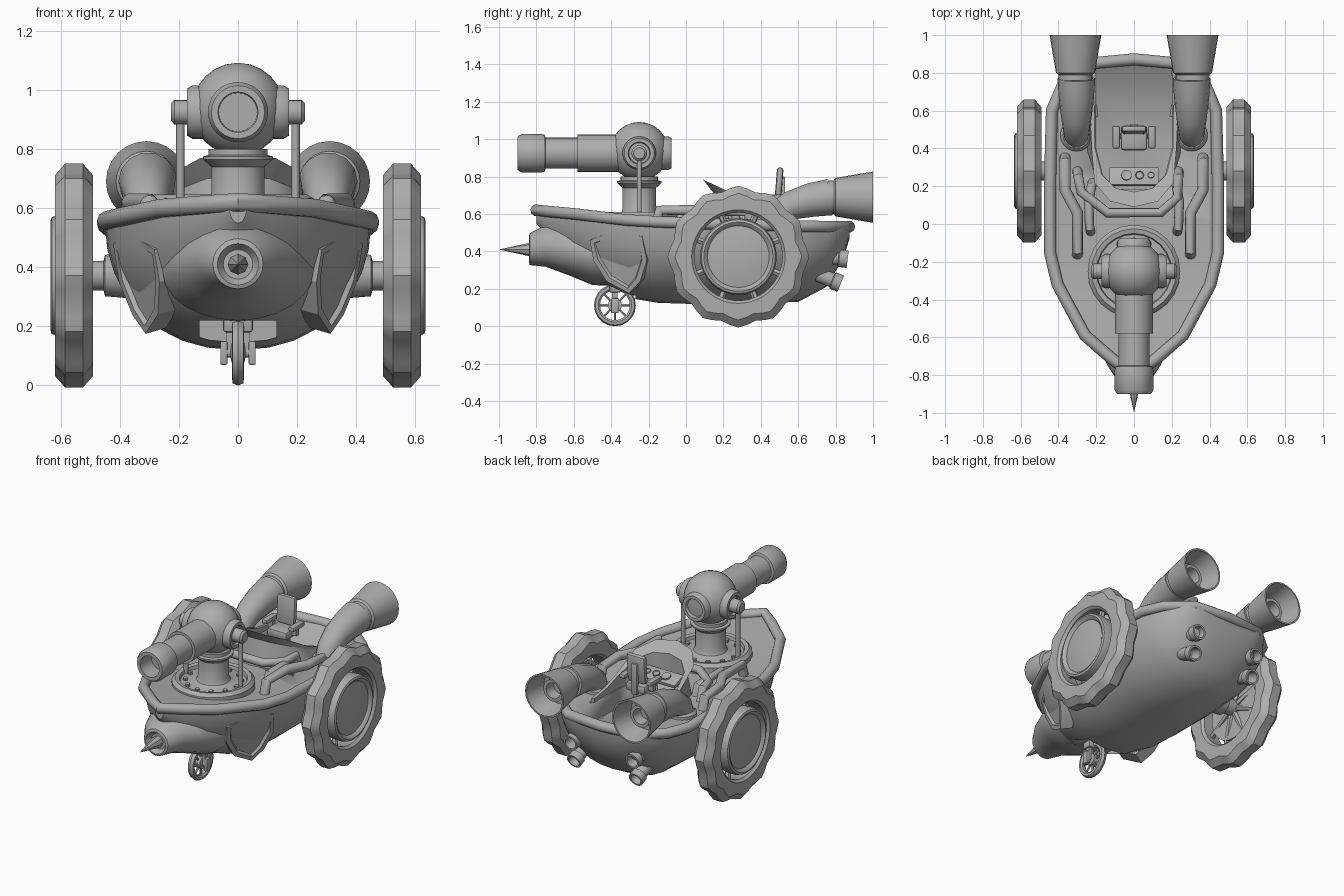
import bpy, bmesh, math
from mathutils import Vector, Matrix

if "Cube" in bpy.data.objects:
    bpy.data.objects.remove(bpy.data.objects["Cube"])

grey = bpy.data.materials.new("grey")
grey.diffuse_color = (0.42, 0.42, 0.42, 1)
grey.use_nodes = True
grey.node_tree.nodes["Principled BSDF"].inputs["Base Color"].default_value = grey.diffuse_color


def finish(name, bm, angle=35):
    bmesh.ops.remove_doubles(bm, verts=bm.verts, dist=1e-5)
    bmesh.ops.recalc_face_normals(bm, faces=bm.faces)
    me = bpy.data.meshes.new(name)
    bm.to_mesh(me)
    bm.free()
    return place(name, me, angle)


def place(name, me, angle=35):
    ob = bpy.data.objects.new(name, me)
    bpy.context.collection.objects.link(ob)
    me.materials.clear()
    me.materials.append(grey)
    bpy.ops.object.select_all(action='DESELECT')
    ob.select_set(True)
    bpy.context.view_layer.objects.active = ob
    bpy.ops.object.shade_smooth_by_angle(angle=math.radians(angle))
    return ob


def loft(bm, rings, cap=True):
    """Joins closed rings of equal length with quads."""
    vs = [[bm.verts.new(p) for p in r] for r in rings]
    n = len(vs[0])
    for a, b in zip(vs, vs[1:]):
        for i in range(n):
            bm.faces.new((a[i], a[(i + 1) % n], b[(i + 1) % n], b[i]))
    if cap:
        bm.faces.new(vs[0])
        bm.faces.new(vs[-1])


def lathe(name, prof, loc=(0, 0, 0), axis=(0, 0, 1), seg=24, lobes=0, angle=35):
    """Turns (radius, distance) points round an axis."""
    m = Matrix.Translation(loc) @ Vector(axis).to_track_quat('Z', 'Y').to_matrix().to_4x4()
    rings = []
    for r, h in prof:
        ring = []
        for i in range(seg):
            t = 2 * math.pi * i / seg
            q = r + (0.012 * math.cos(lobes * t) - 0.008 if lobes and r > 0.3 else 0)
            ring.append(m @ Vector((q * math.cos(t), q * math.sin(t), h)))
        rings.append(ring)
    bm = bmesh.new()
    loft(bm, rings, cap=False)
    bmesh.ops.dissolve_degenerate(bm, dist=1e-6, edges=bm.edges)
    return finish(name, bm, angle)


def tube(name, pts, r, cyclic=False, radii=None, res=3):
    cu = bpy.data.curves.new(name, 'CURVE')
    cu.dimensions = '3D'
    cu.bevel_depth, cu.bevel_resolution, cu.use_fill_caps = r, res, True
    sp = cu.splines.new('POLY')
    sp.points.add(len(pts) - 1)
    for i, p in enumerate(pts):
        sp.points[i].co = (*p, 1)
        sp.points[i].radius = radii[i] / r if radii else 1
    sp.use_cyclic_u = cyclic
    tmp = bpy.data.objects.new(name + "_path", cu)
    me = bpy.data.meshes.new_from_object(tmp)
    bpy.data.objects.remove(tmp)
    return place(name, me, 50)


def box(name, lo, hi, bevel=0.0, rx=0):
    lo, hi = Vector(lo), Vector(hi)
    bm = bmesh.new()
    m = Matrix.Translation((lo + hi) / 2) @ Matrix.Rotation(rx, 4, 'X') @ Matrix.Diagonal((*(hi - lo), 1))
    bmesh.ops.create_cube(bm, size=1, matrix=m)
    if bevel:
        bmesh.ops.bevel(bm, geom=bm.edges[:], offset=bevel, segments=2, affect='EDGES', profile=0.5)
    return finish(name, bm)


def cut(target, cutter):
    cutter.hide_render = True
    cutter.hide_set(True)
    mod = target.modifiers.new("cut", 'BOOLEAN')
    mod.operation, mod.solver, mod.object = 'DIFFERENCE', 'EXACT', cutter


# Hull: stations of y, half width, deck height, keel height
stations = [(.875, .24, .53, .47), (.84, .3, .53, .36), (.75, .37, .53, .21), (.6, .43, .535, .13),
            (.3, .45, .54, .12), (0, .45, .545, .12), (-.15, .445, .55, .125), (-.3, .41, .56, .15),
            (-.45, .33, .575, .21), (-.6, .24, .59, .33), (-.72, .11, .605, .45), (-.8, .03, .61, .55)]
rings = []
for y, w, top, keel in stations:
    ring = []
    for i in range(17):
        t = math.pi * i / 16
        c = math.cos(t)
        ring.append((w * math.copysign(abs(c) ** .9, c), y, top - (top - keel) * math.sin(t)))
    rings.append(ring)
bm = bmesh.new()
loft(bm, rings)
hull = finish("hull", bm)

# Cockpit well and front wheel bay
half = [(.2, .64), (.2, .4), (.165, .26), (.09, .185)]
outline = half + [(-x, y) for x, y in reversed(half)]
bm = bmesh.new()
loft(bm, [[(x, y, .42) for x, y in outline], [(x, 1.15 if y > .6 else y, .7) for x, y in outline]])
cut(hull, finish("cockpit_cutter", bm))
cut(hull, box("wheel_bay_cutter", (-.13, -.52, 0), (.13, -.27, .22)))

# Gunwale rail
rail = [(0, .872, .532), (.24, .85, .532), (.38, .73, .533), (.435, .6, .535), (.445, .2, .545),
        (.445, -.15, .558), (.405, -.32, .568), (.26, -.59, .6), (.11, -.72, .612), (0, -.8, .62)]
tube("gunwale", rail + [(-x, y, z) for x, y, z in rail[-2:0:-1]], .032, True)

# Nose cone and spike
bm = bmesh.new()
nose = [(-.36, .27, .175, .39), (-.5, .255, .17, .39), (-.62, .205, .14, .41), (-.75, .14, .112, .43),
        (-.835, .085, .085, .412), (-.84, .07, .07, .41), (-.81, .05, .05, .41)]
loft(bm, [[(rx * math.cos(a * math.pi / 12), y, zc + rz * math.sin(a * math.pi / 12)) for a in range(24)]
          for y, rx, rz, zc in nose])
finish("nose_cone", bm)
lathe("nose_spike", [(0, 0), (.035, 0), (.035, .03), (0, .19)], (0, -.81, .41), (0, -1, 0), 8, angle=20)

# Cockpit cowl with windscreen lip
path = [(.21, .63, .56), (.21, .5, .58), (.205, .4, .62), (.17, .26, .69), (.1, .19, .72), (0, .17, .73)]
path += [(-x, y, h) for x, y, h in path[-2::-1]]
rings = []
for x, y, h in path:
    p, d = Vector((x, y, 0)), Vector((x, y - .45, 0)).normalized()
    f = max(0, (h - .62) / .11)
    rings.append([p + d * .05 + Vector((0, 0, .52)), p + d * .02 + Vector((0, 0, h - .02)),
                  p + d * (.02 + .06 * f) + Vector((0, 0, h + .055 * f)), p + Vector((0, 0, h))
                  , p + Vector((0, 0, .43))])
bm = bmesh.new()
loft(bm, rings)
finish("cockpit_cowl", bm)

# Dashboard and gauges
box("dashboard", (-.13, .2, .6), (.13, .3, .625), .005, -.35)
for i, x in enumerate((-.04, .03, .09)):
    lathe("gauge", [(0, 0), (.028 - .006 * i, 0), (.028 - .006 * i, .03), (.018, .025), (0, .025)],
          (x, .25, .605), (0, .34, .94), 12)

# Seat
box("seat_pedestal", (-.03, .43, .42), (.03, .49, .62))
box("seat_cushion", (-.07, .39, .61), (.07, .52, .665), .015)
box("seat_back", (-.065, .48, .67), (.065, .515, .85), .015, -.08)
box("seat_spine", (-.02, .51, .6), (.02, .53, .8), .006)
for s in (1, -1):
    box("armrest", (s * .095 - .02, .4, .675), (s * .095 + .02, .52, .705), .01)
    box("armrest_post", (s * .085 - .015, .45, .63), (s * .085 + .015, .48, .68))

# Turret base and post
lathe("turret_ring", [(.245, .52), (.245, .59), (.225, .61), (.2, .605), (.195, .585), (.13, .585), (.1, .6),
                      (.09, .62), (.09, .74), (.118, .765), (.118, .775), (.1, .78), (.1, .8), (0, .8)],
      (0, -.25, 0))
for i in range(12):
    a = math.pi * i / 6
    lathe("ring_bolt", [(.014, 0), (.014, .02), (0, .025)],
          (.165 * math.cos(a), -.25 + .165 * math.sin(a), .58), seg=8)

# Helmet, rear porthole and cannon
bm = bmesh.new()
bmesh.ops.create_uvsphere(bm, u_segments=20, v_segments=12, radius=.157,
                          matrix=Matrix.Translation((0, -.25, .935)))
finish("helmet", bm, 60)
porthole = [(.09, .1), (.09, .155), (.08, .172), (.06, .172), (.055, .155), (0, .16)]
lathe("rear_porthole", porthole, (0, -.25, .925), (0, 1, 0))
lathe("cannon", [(.1, .08), (.1, .33), (.083, .33), (.083, .5), (.098, .505), (.102, .52), (.102, .63),
                 (.09, .65), (.068, .65), (.065, .54), (0, .54)], (0, -.25, .925), (0, -1, 0))

for s in (1, -1):
    # Helmet ears and support rods
    lathe("ear_porthole", porthole, (0, -.25, .925), (s, 0, 0))
    lathe("ear_knob", [(.042, .15), (.042, .215), (.03, .226), (0, .226)], (0, -.25, .925), (s, 0, 0), 16)
    tube("support_rod", [(s * .195, -.25, .57), (s * .195, -.25, .9)], .014)

    # Big wheels
    c, ax = (s * .555, .28, .372), (s, 0, 0)
    tire = [(.235, -.05), (.25, -.065), (.335, -.065), (.375, -.03), (.375, .03), (.335, .065), (.25, .065),
            (.235, .05), (.235, -.05)]
    lathe("tire", tire, c, ax, 48, lobes=12)
    lathe("hub", [(0, -.02), (.2, -.02), (.205, .05), (.198, .075), (.185, .08), (.17, .07), (.165, .062),
                  (.1, .072), (0, .078)], c, ax, 32)
    lathe("axle", [(0, -.2), (.078, -.2), (.07, -.105), (.05, -.1), (.05, -.03), (0, -.02)], c, ax, 16)
    for i in range(8):
        a = math.pi * (i + .5) / 4
        d = Vector((0, math.cos(a), math.sin(a)))
        tube("spoke", [Vector(c) + d * .04 - Vector((s * .025, 0, 0)), Vector(c) + d * .245], .018, res=1)

    # Side shields
    bm = bmesh.new()
    pts = [(-.5, .47), (-.35, .525), (-.22, .49), (-.195, .36), (-.23, .25), (-.29, .185), (-.41, .25), (-.48, .36)]
    lower = [Vector((s * (.4 + .48 * (y + .2) + .25 * (z - .5)), y, z)) for y, z in pts]
    out = Vector((s * .035, -.015, -.01))
    vs = [[bm.verts.new(p + out * k) for p in lower] for k in (-1, 1)]
    bm.faces.new(vs[0])
    face = bm.faces.new(vs[1])
    for i in range(8):
        j = (i + 1) % 8
        bm.faces.new((vs[0][i], vs[0][j], vs[1][j], vs[1][i]))
    bmesh.ops.recalc_face_normals(bm, faces=bm.faces)
    bmesh.ops.inset_region(bm, faces=[face], thickness=.028, depth=0)
    bmesh.ops.inset_region(bm, faces=[face], thickness=.01, depth=-.015)
    finish("side_shield", bm, 25)

    # Funnels
    x = s * .305
    lathe("funnel_base", [(.085, .5), (.085, .555), (.07, .57), (0, .57)], (x, .47, 0))
    tube("funnel_pipe", [(x, .46, .53), (x, .49, .6), (x, .56, .645), (x, .67, .675), (x, .77, .69)], .1,
         radii=[.065, .07, .08, .093, .1], res=5)
    lathe("funnel", [(0, .76), (.09, .76), (.09, .79), (.103, .8), (.137, 1), (.127, 1), (.1, .86), (.07, .86),
                     (.07, .91), (.05, .91), (.045, .84), (0, .84)], (s * .31, 0, .69), (0, 1, 0))

    # Stern exhausts
    pipe = [(0, -.2), (.04, -.2), (.04, .05), (.048, .055), (.048, .1), (.036, .1), (.033, .02), (0, .02)]
    lathe("upper_exhaust", pipe, (s * .22, .765, .37), (0, .98, -.12), 14)
    lathe("lower_exhaust", pipe, (s * .22, .735, .265), (0, .93, -.38), 14)

    # Deck pipes
    tube("outer_deck_pipe", [(s * .365, .35, .53), (s * .365, .33, .61), (s * .365, .18, .62), (s * .3, .06, .62),
                             (s * .3, -.14, .62), (s * .3, -.16, .54)], .03)
    tube("short_deck_pipe", [(s * .22, .22, .53), (s * .225, .2, .6), (s * .24, .12, .61), (s * .235, -.02, .61),
                             (s * .23, -.04, .54)], .025)

    # Front wheel fork
    box("fork_leg", (s * .048 - .012, -.4, .07), (s * .048 + .012, -.36, .15), .005)
    box("fork_arm", (s * .03 - .01, -.395, .1), (s * .03 + .01, -.365, .24))

tube("cross_deck_pipe", [(-.3, .28, .54), (-.295, .25, .62), (-.28, .17, .62), (-.14, .06, .62), (.14, .06, .62),
                         (.23, .14, .62), (.235, .25, .62), (.235, .28, .54)], .026)

# Small front wheel
c = Vector((0, -.38, .112))
lathe("front_tire", [(.08, -.012), (.09, -.02), (.105, -.018), (.112, 0), (.105, .018), (.09, .02), (.08, .012),
                     (.08, -.012)], c, (1, 0, 0), 20)
lathe("front_hub", [(0, -.06), (.018, -.06), (.018, -.025), (.038, -.02), (.038, .02), (.018, .025),
                    (.018, .06), (0, .06)], c, (1, 0, 0), 12)
for i in range(8):
    a = math.pi * i / 4
    tube("front_spoke", [c, c + Vector((0, math.cos(a), math.sin(a))) * .085], .007, res=1)
box("fork_crown", (-.05, -.41, .18), (.05, -.35, .24), .008)
